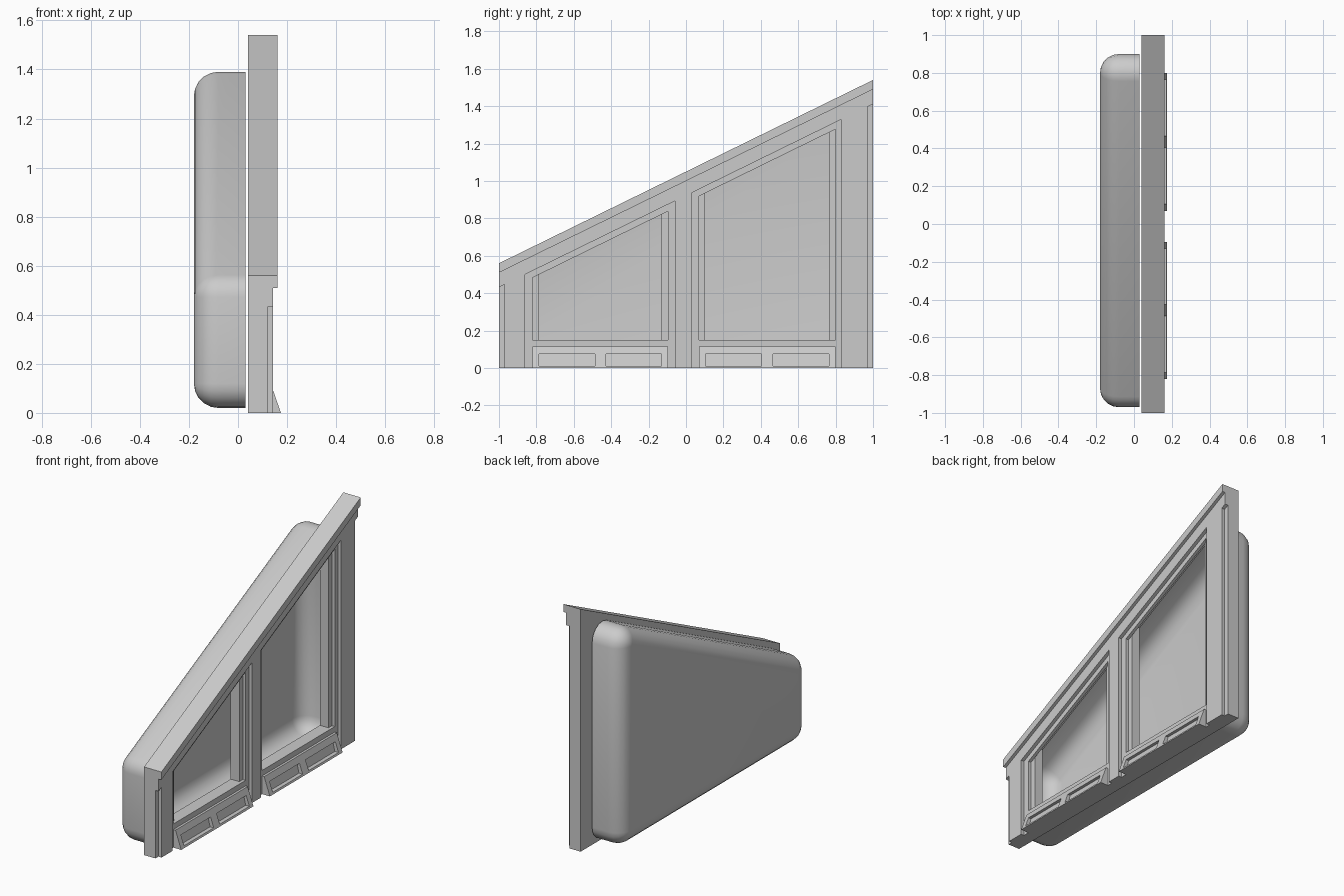
import bpy, bmesh
from math import cos, sin, pi, atan2
from mathutils import Vector

if "Cube" in bpy.data.objects:
    bpy.data.objects.remove(bpy.data.objects["Cube"])

def top(y, off=0.0):
    """Height of the sloping roof line at y, lowered by off."""
    return 1.05 + 0.49 * y - off

def make_object(name, bm):
    bmesh.ops.recalc_face_normals(bm, faces=bm.faces)
    me = bpy.data.meshes.new(name)
    bm.to_mesh(me)
    bm.free()
    ob = bpy.data.objects.new(name, me)
    bpy.context.collection.objects.link(ob)
    return ob

def prism(name, pts, vec):
    """Extrude one flat polygon along vec."""
    bm = bmesh.new()
    face = bm.faces.new([bm.verts.new(p) for p in pts])
    out = bmesh.ops.extrude_face_region(bm, geom=[face], use_keep_orig=True)
    verts = [v for v in out["geom"] if isinstance(v, bmesh.types.BMVert)]
    bmesh.ops.translate(bm, verts=verts, vec=vec)
    return make_object(name, bm)

def comb(name, x0, x1, upper, gaps, lower, notch=None):
    """Sloped panel with openings rising from the floor to the lower line."""
    pts = []
    end = 1.0
    if notch:
        end = notch[0]
        pts.append((-1, top(-1, notch[1])))
        pts.append((-end, top(-end, notch[1])))
    pts.append((-end, 0))
    for a, b in gaps:
        pts += [(a, 0), (a, top(a, lower)), (b, top(b, lower)), (b, 0)]
    pts.append((end, 0))
    if notch:
        pts.append((end, top(end, notch[1])))
        pts.append((1, top(1, notch[1])))
    pts += [(1, top(1, upper)), (-1, top(-1, upper))]
    return prism(name, [(x0, y, z) for y, z in pts], (x1 - x0, 0, 0))

# Wall in three stepped layers: deep jambs, window frame, outer facade
comb("wall_back", 0.04, 0.10, 0, [(-0.785, -0.13), (0.10, 0.765)], 0.09)
comb("window_frame", 0.10, 0.12, 0, [(-0.82, -0.095), (0.07, 0.80)], 0.165)
comb("facade", 0.12, 0.142, 0, [(-0.86, -0.06), (0.03, 0.83)], 0.128, (0.97, 0.128))

# Sloping trim along the top
prism("top_trim", [(0.12, -1, top(-1)), (0.12, 1, top(1)),
                   (0.12, 1, top(1, 0.05)), (0.12, -1, top(-1, 0.05))], (0.042, 0, 0))

# Sills with slotted wedge fronts under each window
for side, y0, y1 in (("low", -0.82, -0.095), ("high", 0.07, 0.80)):
    prism(side + "_window_sill", [(0.04, y0, 0), (0.12, y0, 0), (0.12, y0, 0.15),
                                  (0.04, y0, 0.15)], (0, y1 - y0, 0))
    wedge = prism(side + "_vent_wedge", [(0.115, y0, 0), (0.175, y0, 0), (0.135, y0, 0.115),
                                         (0.115, y0, 0.115)], (0, y1 - y0, 0))
    mid = (y0 + y1) / 2
    for i, (a, b) in enumerate(((y0 + 0.035, mid - 0.03), (mid + 0.03, y1 - 0.035))):
        cutter = prism(side + "_slot_cutter_%d" % i,
                       [(0.145, a, 0.012), (0.20, a, 0.012), (0.20, a, 0.075),
                        (0.13, a, 0.075)], (0, b - a, 0))
        cutter.hide_render = True
        cutter.hide_viewport = True
        mod = wedge.modifiers.new("slot", "BOOLEAN")
        mod.operation = "DIFFERENCE"
        mod.solver = "EXACT"
        mod.object = cutter

# Rounded open shell behind the wall: core outline swept by a quarter round
R, SEG = 0.10, 5
drop = 0.04 + R * (1 + 0.49 ** 2) ** 0.5
ya, yb, zb = -0.97 + R, 0.90 - R, 0.02 + R
slope = pi / 2 + atan2(0.49, 1)
corners = [(yb, zb, -pi / 2, 0), (yb, top(yb, drop), 0, slope),
           (ya, top(ya, drop), slope, pi), (ya, zb, pi, 1.5 * pi)]
levels = [(0.03, R)] + [(-0.18 + R - R * sin(t), R * cos(t))
                        for t in (pi / 2 * i / SEG for i in range(SEG))] + [(-0.18, 0.0)]
bm = bmesh.new()
rings = []
for x, r in levels:
    ring = []
    for cy, cz, a0, a1 in corners:
        for k in range(SEG + 1):
            a = a0 + (a1 - a0) * k / SEG
            ring.append(bm.verts.new((x, cy + r * cos(a), cz + r * sin(a))))
    rings.append(ring)
for lo, hi in zip(rings, rings[1:]):
    n = len(lo)
    for i in range(n):
        j = (i + 1) % n
        bm.faces.new((lo[i], lo[j], hi[j], hi[i]))
bm.faces.new(rings[-1])
bmesh.ops.remove_doubles(bm, verts=bm.verts, dist=0.0005)
shell = make_object("rear_shell", bm)
bpy.context.view_layer.objects.active = shell
shell.select_set(True)
bpy.ops.object.shade_smooth_by_angle()
